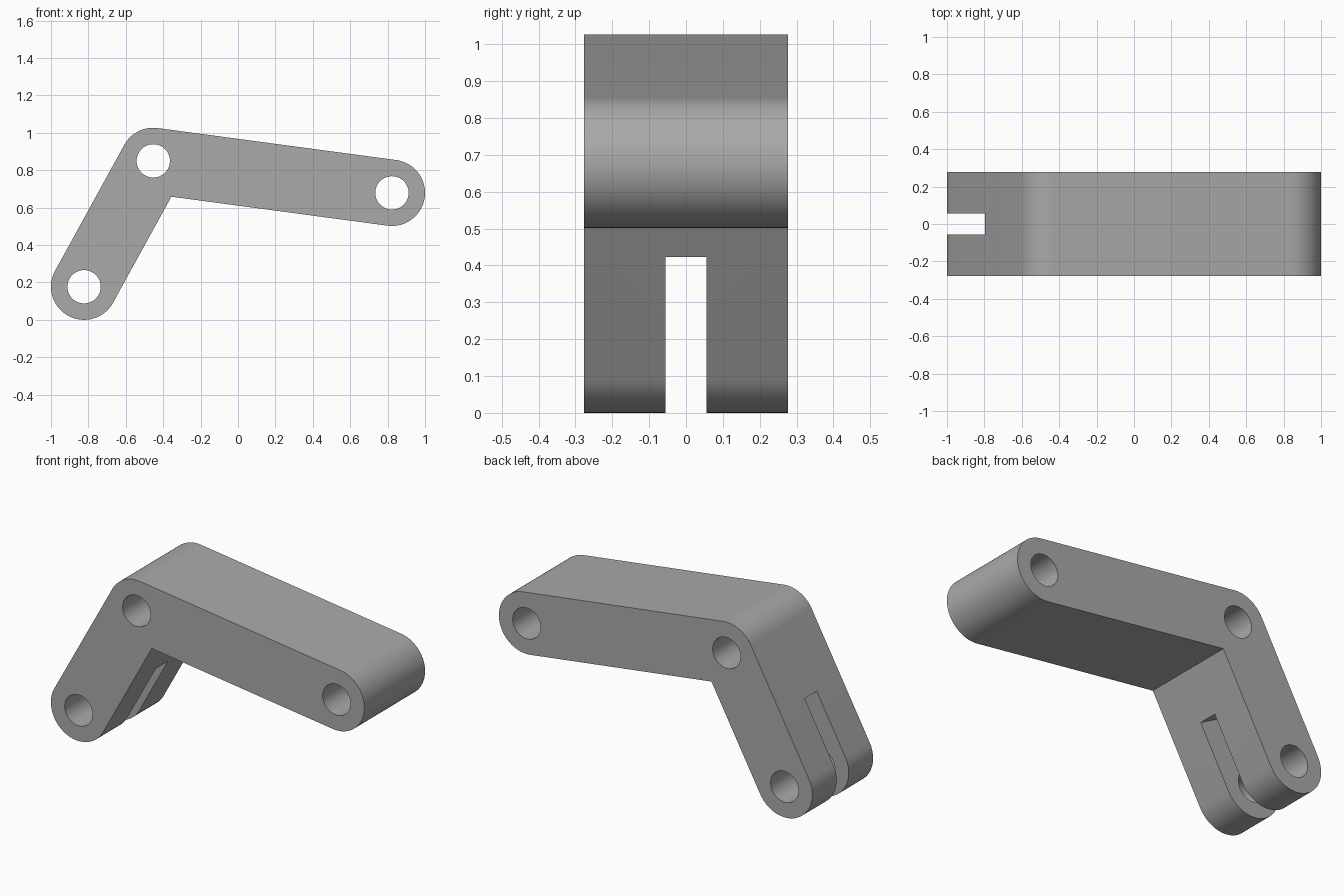
import bpy, bmesh, math
from mathutils import Vector, Matrix

if "Cube" in bpy.data.objects:
    bpy.data.objects.remove(bpy.data.objects["Cube"])

RADIUS, HOLE, HALF_DEPTH = 0.177, 0.089, 0.277
SLOT_WIDTH, SLOT_REACH = 0.11, 0.378
foot, elbow, tip = Vector((-0.823, 0.177)), Vector((-0.453, 0.85)), Vector((0.823, 0.679))

grey = bpy.data.materials.new("plain grey")
grey.use_nodes = True
colour = (0.4, 0.4, 0.4, 1)
grey.diffuse_color = colour
grey.node_tree.nodes["Principled BSDF"].inputs["Base Color"].default_value = colour


def heading(a, b):
    return math.atan2(b.y - a.y, b.x - a.x)


def polar(centre, radius, angle):
    return centre + radius * Vector((math.cos(angle), math.sin(angle)))


def arc(centre, start, end, steps):
    return [polar(centre, RADIUS, start + (end - start) * i / steps) for i in range(steps + 1)]


def make_object(name, bm):
    bmesh.ops.recalc_face_normals(bm, faces=bm.faces)
    mesh = bpy.data.meshes.new(name)
    bm.to_mesh(mesh)
    bm.free()
    mesh.materials.append(grey)
    obj = bpy.data.objects.new(name, mesh)
    bpy.context.collection.objects.link(obj)
    return obj


# Bent arm: rounded outline extruded through its depth
quarter = math.pi / 2
lower, upper = heading(foot, elbow), heading(elbow, tip)
inner_corner = polar(elbow, RADIUS / math.cos((lower - upper) / 2), (lower + upper) / 2 - quarter)
outline = arc(foot, lower + quarter, lower + 3 * quarter, 40)
outline.append(inner_corner)
outline += arc(tip, upper - quarter, upper + quarter, 40)
outline += arc(elbow, upper + quarter, lower + quarter, 16)

bm = bmesh.new()
face = bm.faces.new([bm.verts.new((p.x, -HALF_DEPTH, p.y)) for p in outline])
side = bmesh.ops.extrude_face_region(bm, geom=[face])["geom"]
bmesh.ops.translate(bm, vec=(0, 2 * HALF_DEPTH, 0),
                    verts=[v for v in side if isinstance(v, bmesh.types.BMVert)])
arm = make_object("bent_arm", bm)

# Pin holes at the three joints
cutters = []
for name, p in (("foot", foot), ("elbow", elbow), ("tip", tip)):
    bm = bmesh.new()
    bmesh.ops.create_cone(bm, cap_ends=True, segments=64, radius1=HOLE, radius2=HOLE, depth=1,
                          matrix=Matrix.Translation((p.x, 0, p.y)) @ Matrix.Rotation(quarter, 4, "X"))
    cutters.append(make_object(name + "_hole_cutter", bm))

# Slot in the lower arm, with its end square to the arm
bm = bmesh.new()
length = 1.0
middle = polar(foot, SLOT_REACH - length / 2, lower)
bmesh.ops.create_cube(bm, size=1, matrix=Matrix.Translation((middle.x, 0, middle.y))
                      @ Matrix.Rotation(-lower, 4, "Y")
                      @ Matrix.Diagonal((length, SLOT_WIDTH, 1, 1)))
cutters.append(make_object("slot_cutter", bm))

# Cut the holes and slot, then remove the cutters
bpy.context.view_layer.objects.active = arm
for cutter in cutters:
    cutter.hide_render = True
    cut = arm.modifiers.new(cutter.name, "BOOLEAN")
    cut.operation, cut.solver, cut.object = "DIFFERENCE", "EXACT", cutter
    bpy.ops.object.modifier_apply(modifier=cut.name)
    bpy.data.objects.remove(cutter)

bpy.ops.object.select_all(action="DESELECT")
arm.select_set(True)
bpy.ops.object.shade_smooth_by_angle(angle=math.radians(30))
